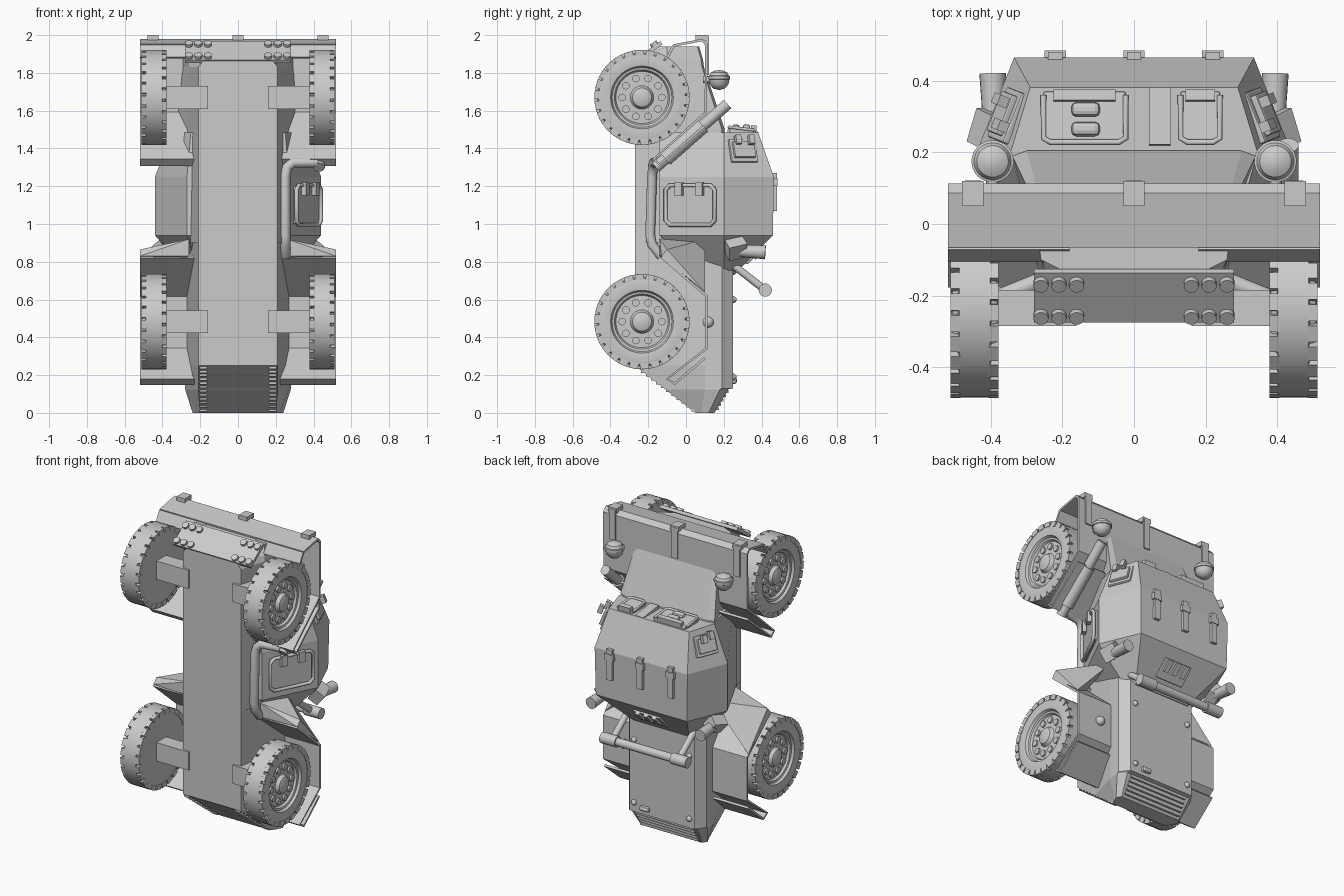
import bpy, bmesh, math
from mathutils import Matrix, Vector

if "Cube" in bpy.data.objects:
    bpy.data.objects.remove(bpy.data.objects["Cube"])

grey = bpy.data.materials.new("armour_grey")
grey.use_nodes = True
grey.diffuse_color = (0.6, 0.6, 0.6, 1)
grey.node_tree.nodes["Principled BSDF"].inputs["Base Color"].default_value = (0.6, 0.6, 0.6, 1)
smooth = []


def add(name, data):
    data.materials.append(grey)
    ob = bpy.data.objects.new(name, data)
    bpy.context.collection.objects.link(ob)
    return ob


def finish(bm, name):
    bmesh.ops.recalc_face_normals(bm, faces=bm.faces)
    me = bpy.data.meshes.new(name)
    bm.to_mesh(me)
    bm.free()
    return add(name, me)


def frame(loc, normal, up):
    z = Vector(normal).normalized()
    x = Vector(up).cross(z).normalized()
    m = Matrix((x, z.cross(x), z)).transposed().to_4x4()
    m.translation = Vector(loc)
    return m


def box(name, loc, size, normal=(0, 0, 1), up=(0, 1, 0), bevel=0):
    bm = bmesh.new()
    bmesh.ops.create_cube(bm, size=1, matrix=frame(loc, normal, up) @ Matrix.Diagonal((*size, 1)))
    ob = finish(bm, name)
    if bevel:
        mod = ob.modifiers.new("bevel", "BEVEL")
        mod.width, mod.segments = bevel, 2
    return ob


def loft(name, rings):
    """Join mirrored half sections, each (z, [(x, y), ...])."""
    bm = bmesh.new()
    loops = []
    for z, half in rings:
        full = half + [(-x, y) for x, y in reversed(half)]
        loops.append([bm.verts.new((x, y, z)) for x, y in full])
    n = len(loops[0])
    for a, b in zip(loops, loops[1:]):
        for i in range(n):
            j = (i + 1) % n
            bm.faces.new((a[i], a[j], b[j], b[i]))
    bm.faces.new(loops[0])
    bm.faces.new(loops[-1])
    return finish(bm, name)


def lathe(name, profile, loc, normal, steps=32):
    """Spin (radius, height) points around the given axis."""
    bm = bmesh.new()
    vs = [bm.verts.new((r, 0, h)) for r, h in profile]
    es = [bm.edges.new(p) for p in zip(vs, vs[1:])]
    bmesh.ops.spin(bm, geom=vs + es, cent=(0, 0, 0), axis=(0, 0, 1), angle=math.tau, steps=steps)
    bmesh.ops.remove_doubles(bm, verts=bm.verts, dist=0.0004)
    up = (0, 0, 1) if abs(normal[2]) < 0.9 else (0, 1, 0)
    bmesh.ops.transform(bm, matrix=frame(loc, normal, up), verts=bm.verts)
    ob = finish(bm, name)
    smooth.append(ob)
    return ob


def rod(name, a, b, r, r2=None, steps=20):
    d = Vector(b) - Vector(a)
    return lathe(name, [(0, 0), (r, 0), (r2 or r, d.length), (0, d.length)], a, d, steps)


def ball(name, loc, r):
    arc = [(r * math.sin(i * math.pi / 10), -r * math.cos(i * math.pi / 10)) for i in range(11)]
    return lathe(name, arc, loc, (0, 0, 1), 20)


def tube(name, pts, r, closed=False):
    cu = bpy.data.curves.new(name, "CURVE")
    cu.dimensions = "3D"
    cu.bevel_depth, cu.bevel_resolution, cu.use_fill_caps = r, 3, True
    sp = cu.splines.new("POLY")
    sp.points.add(len(pts) - 1)
    for p, co in zip(sp.points, pts):
        p.co = (*co, 1)
    sp.use_cyclic_u = closed
    return add(name, cu)


def sheet(name, path, x0, x1, t=0.014):
    """Bent plate following (y, z) points across x."""
    bm = bmesh.new()
    rows = [(bm.verts.new((x0, y, z)), bm.verts.new((x1, y, z))) for y, z in path]
    for a, b in zip(rows, rows[1:]):
        bm.faces.new((a[0], a[1], b[1], b[0]))
    ob = finish(bm, name)
    mod = ob.modifiers.new("thickness", "SOLIDIFY")
    mod.thickness, mod.offset = t, 0
    return ob


# Hull, cabin and engine cover
loft("rear_hull", [
    (0, [(.2, .05), (.22, .08), (.24, .12), (.22, .15)]),
    (.125, [(.21, -.11), (.27, .1), (.28, .18), (.24, .225)]),
    (.13, [(.21, -.115), (.27, .1), (.28, .19), (.235, .25)]),
    (.25, [(.21, -.27), (.27, .1), (.28, .19), (.235, .25)]),
    (.95, [(.21, -.27), (.27, .1), (.28, .19), (.235, .25)])])
loft("front_hull", [
    (.9, [(.21, -.27), (.25, -.14), (.27, .1), (.2, .15)]),
    (1.5, [(.21, -.27), (.27, 0), (.34, .19), (.3, .205)]),
    (1.83, [(.21, -.27), (.26, -.1), (.29, .085), (.27, .095)]),
    (1.87, [(.18, -.27), (.26, -.1), (.29, .08), (.27, .09)]),
    (1.94, [(.18, -.14), (.26, -.1), (.28, .06), (.26, .07)])])
loft("crew_cabin", [
    (.73, [(.2, .1), (.24, .2), (.2, .255)]),
    (.94, [(.27, -.14), (.44, .2), (.33, .46)]),
    (1.25, [(.27, -.14), (.44, .2), (.335, .465)]),
    (1.485, [(.25, -.14), (.345, .2), (.29, .382)])])

# Nose plate with bolts
nose = Vector((0, -.1, .14)).normalized()
box("nose_plate", (0, -.2, 1.91), (.56, .17, .02), nose, (0, .14, .1))
for s in (1, -1):
    for y, z in ((-.16, 1.94), (-.25, 1.876)):
        for x in (.16, .21, .26):
            p = Vector((s * x, y, z))
            rod("nose_bolt", p, p + nose * .025, .021, steps=14)

# Mudguards with thick sloping flaps
sheet("front_mudguard", [(.1, 1.52), (-.14, 1.315), (-.17, 1.345), (.105, 1.59), (.107, 1.95),
                         (.085, 1.974), (-.065, 1.945)], -.52, .52)
sheet("rear_mudguard", [(-.13, .825), (.107, .62), (.107, .34), (-.1, .18), (-.06, .155), (.1, .29)], -.52, .52)
for s in (1, -1):
    sheet("mudguard_lip", [(-.065, 1.945), (-.1, 1.88)], s * .18, s * .52)
    bm = bmesh.new()
    for co in ((.52, -.13, .83), (.52, -.1, .865), (.52, .1, .64), (.26, -.14, .92), (.26, .1, .92), (.26, -.14, .83)):
        bm.verts.new((s * co[0], co[1], co[2]))
    bmesh.ops.convex_hull(bm, input=bm.verts)
    finish(bm, "mudguard_gusset")
for x in (-.45, 0, .45):
    box("board_clamp_front", (x, .085, 1.985), (.06, .07, .03))
    box("board_clamp_arm", (x, .115, 1.89), (.045, .014, .2))

# Wheels and axles
TYRE = [(0, .062), (.03, .06), (.05, .052), (.062, .03), (.138, .028), (.146, .042), (.158, .045),
        (.166, .06), (.215, .066), (.228, .062), (.236, .046), (.252, .043), (.252, -.043), (.236, -.046),
        (.228, -.062), (.215, -.066), (.15, -.05), (0, -.05)]
for s in (1, -1):
    for z in (1.67, .483):
        c = Vector((s * .445, -.233, z))
        lathe("wheel", TYRE, c, (s, 0, 0), 56)
        bm = bmesh.new()
        for side in (1, -1):
            for i in range(26):
                turn = Matrix.Rotation((i + side / 4) * math.tau / 26, 4, "X")
                m = Matrix.Translation(c) @ turn @ Matrix.Translation((side * .053, 0, .236))
                bmesh.ops.create_cube(bm, size=1, matrix=m @ Matrix.Diagonal((.028, .047, .031, 1)))
        finish(bm, "tread_blocks")
        for i in range(10):
            a = i * math.tau / 10
            p = c + Vector((s * .02, .105 * math.cos(a), .105 * math.sin(a)))
            rod("wheel_nut", p, p + Vector((s * .02, 0, 0)), .02, steps=12)
        box("axle_arm", (s * .275, -.235, z), (.23, .1, .12))
        rod("axle_strut", (s * .24, -.15, z), (s * .4, -.215, z), .024)

# Exhaust pipe and silencer
tube("exhaust_pipe", [(.25, -.13, .83), (.25, -.18, .89), (.25, -.19, .94), (.25, -.18, 1.25),
                      (.26, -.175, 1.3), (.29, -.17, 1.325), (.42, -.15, 1.325)], .027)
rod("silencer", (.43, -.16, 1.3), (.43, .22, 1.635), .03)
rod("silencer_body", (.43, -.11, 1.344), (.43, .09, 1.52), .04)

# Cabin side door
out = (.894, -.447, 0)
box("side_door", (.357, .03, 1.1), (.28, .2, .03), out, (0, 0, 1), .008)
m = frame((.375, .022, 1.1), out, (0, 0, 1))
c = [(-.145, -.08), (-.12, -.105), (.12, -.105), (.145, -.08), (.145, .08), (.12, .105), (-.12, .105), (-.145, .08)]
tube("door_frame", [m @ Vector((u, v, 0)) for u, v in c], .011, True)
for u in (-.06, .06):
    box("door_hinge", m @ Vector((u, .085, .01)), (.04, .07, .025), out, (0, 0, 1))

# Side vision flaps, dischargers and lamps
for s in (1, -1):
    n = Vector((s * .061, .0242, .0252)).normalized()
    p = Vector((s * .347, .3, 1.385))
    box("vision_flap", p, (.15, .13, .035), n, (0, 0, 1), .006)
    box("vision_flap_cover", p + n * .02, (.12, .09, .03), n, (0, 0, 1), .006)
    for d in (-.035, .035):
        box("vision_flap_hinge", p + n * .03 + Vector((0, d, .05)), (.03, .05, .03), n, (0, 0, 1))
    box("discharger_bracket", (s * .4, .265, .87), (.09, .1, .07), (s * .6, .3, -.5))
    rod("discharger", (s * .39, .25, .86), (s * .395, .42, .85), .03, .037)
    lathe("headlamp", [(0, -.056), (.03, -.048), (.05, -.026), (.055, 0), (.059, .002), (.059, .018),
                       (.052, .02), (.044, .036), (.025, .046), (0, .05)], (s * .395, .175, 1.765), (0, 0, 1))
    rod("headlamp_stem", (s * .395, .09, 1.765), (s * .395, .15, 1.765), .018)
    rod("side_lamp", (s * .49, .125, 1.65), (s * .49, .125, 1.7), .024)
    rod("horn", (s * .33, .13, 1.64), (s * .33, .13, 1.72), .028)
ball("mudguard_lamp", (.36, .118, .48), .03)

# Hatches on the cabin front
face = (0, .13, .99)
for x, w in ((-.138, .23), (.185, .11)):
    box("front_hatch", (x, .3, 1.488), (w, .14, .03), face, bevel=.006)
    h = w / 2
    tube("front_hatch_rim", [(x - h, .36, 1.497), (x - h, .24, 1.512), (x - h + .02, .228, 1.513),
                             (x + h - .02, .228, 1.513), (x + h, .24, 1.512), (x + h, .36, 1.497)], .008)
    box("front_hatch_hinge", (x, .358, 1.502), (w * .75, .03, .04), face)
box("front_strip", (.072, .3, 1.487), (.06, .16, .025), face)
for y in (.265, .32):
    box("vision_slot", (-.135, y, 1.51), (.08, .04, .035), face, bevel=.014)

# Roof hinges and rear flap
for x in (-.22, 0, .22):
    box("roof_hinge", (x, .47, 1.17), (.04, .022, .2))
    box("roof_hinge_knuckle", (x, .472, 1.22), (.06, .026, .04))
back = Vector((0, .21, -.205)).normalized()
box("rear_flap", (0, .36, .84), (.2, .13, .025), back, (0, .2, .21), .006)
for x in (-.06, 0, .06):
    box("rear_flap_hinge", (x, .385, .85), (.03, .08, .03), back, (0, .2, .21))

# Rear carrying bar
rod("carrying_bar", (-.3, .42, .65), (.3, .42, .65), .026)
for s in (1, -1):
    rod("bar_sleeve", (s * .2, .42, .65), (s * .31, .42, .65), .035)
    rod("bar_arm", (s * .24, .24, .79), (s * .24, .42, .65), .02)

# Engine cover fittings, louvres and belly brackets
for s in (1, -1):
    for z in (.19, .6):
        ball("cover_bolt", (s * .2, .25, z), .018)
    for i in range(12):
        t = (i + .5) / 12
        box("belly_bracket", (s * .185, .05 - .32 * t, .005 + .245 * t), (.04, .016, .014))
box("cover_handle", (.12, .255, .17), (.07, .03, .035), bevel=.014)
for i in range(5):
    t = (i + .5) / 5
    box("rear_louvre", (0, .155 + .065 * t, .01 + .115 * t), (.42, .024, .014))

bpy.ops.object.select_all(action="DESELECT")
for ob in smooth:
    ob.select_set(True)
bpy.context.view_layer.objects.active = smooth[0]
bpy.ops.object.shade_smooth_by_angle(angle=math.radians(35))
